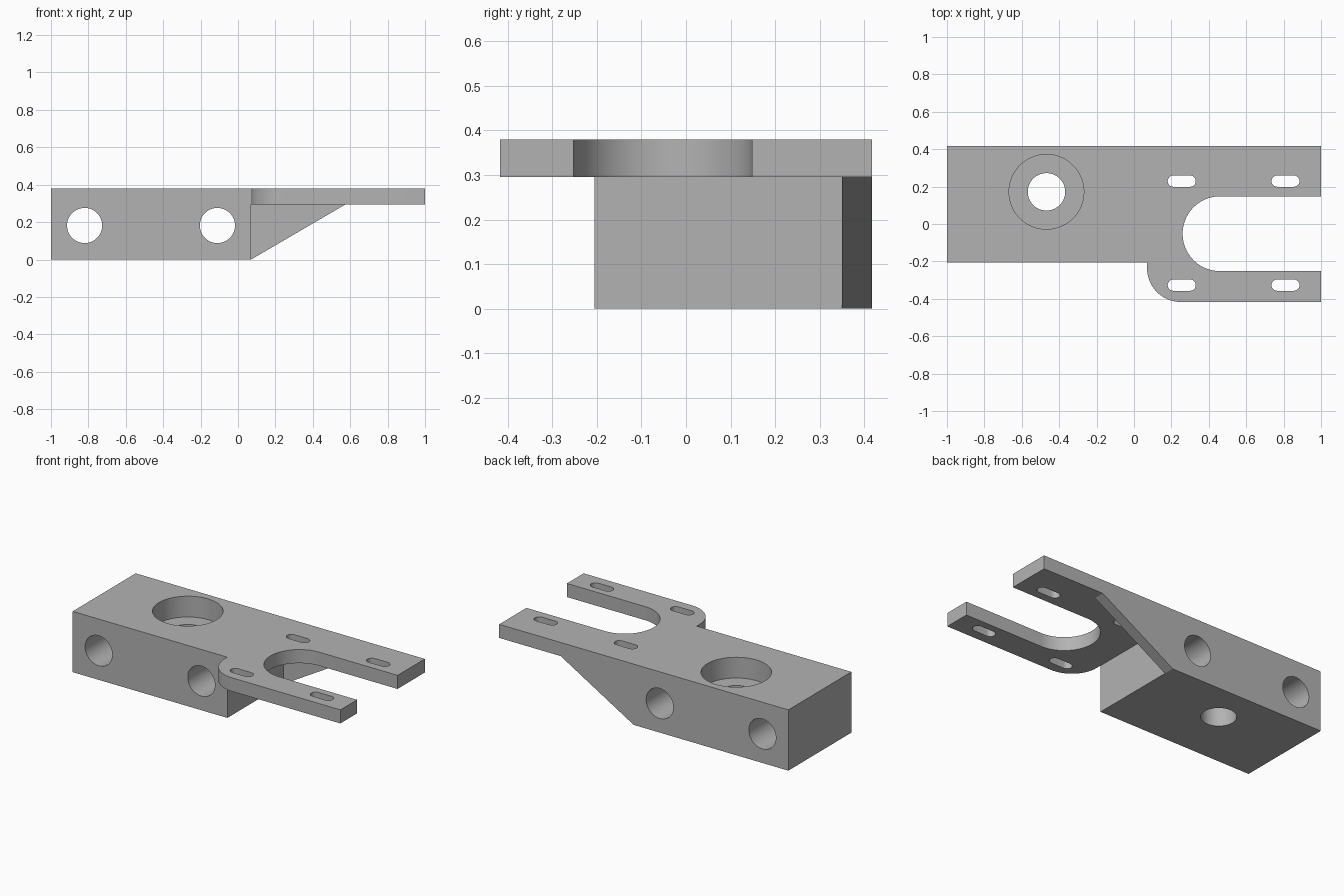
import bpy
import bmesh
from math import cos, sin, pi, radians
from mathutils import Vector

if "Cube" in bpy.data.objects:
    bpy.data.objects.remove(bpy.data.objects["Cube"], do_unlink=True)

# Main dimensions
BACK, FRONT, BLOCK_FRONT = 0.417, -0.417, -0.205
BLOCK_END, PLATE_Z, TOP = 0.07, 0.295, 0.38

grey = bpy.data.materials.new("machined grey")
grey.use_nodes = True
colour = (0.45, 0.45, 0.45, 1)
grey.diffuse_color = colour
grey.node_tree.nodes["Principled BSDF"].inputs["Base Color"].default_value = colour


def arc(cx, cy, r, start, end, steps):
    angles = [radians(start + (end - start) * i / steps) for i in range(steps + 1)]
    return [(cx + r * cos(a), cy + r * sin(a)) for a in angles]


def prism(name, outline, low, high, axis="z"):
    """Extrude an outline: xy along z, or xz along y."""
    def place(p, d):
        return Vector((p[0], p[1], d)) if axis == "z" else Vector((p[0], d, p[1]))
    bm = bmesh.new()
    base = bm.faces.new([bm.verts.new(place(p, low)) for p in outline])
    moved = bmesh.ops.extrude_face_region(bm, geom=[base])["geom"]
    shift = place((0, 0), high - low)
    bmesh.ops.translate(bm, vec=shift, verts=[v for v in moved if isinstance(v, bmesh.types.BMVert)])
    bmesh.ops.recalc_face_normals(bm, faces=bm.faces)
    mesh = bpy.data.meshes.new(name)
    bm.to_mesh(mesh)
    bm.free()
    mesh.materials.append(grey)
    obj = bpy.data.objects.new(name, mesh)
    bpy.context.collection.objects.link(obj)
    return obj


def combine(target, other, operation):
    mod = target.modifiers.new(other.name, "BOOLEAN")
    mod.operation, mod.object, mod.solver = operation, other, "EXACT"
    bpy.context.view_layer.objects.active = target
    bpy.ops.object.modifier_apply(modifier=mod.name)
    bpy.data.objects.remove(other, do_unlink=True)


# Forked top plate with a rounded front corner and a U-shaped mouth
outline = [(-1, BACK), (-1, BLOCK_FRONT), (BLOCK_END, BLOCK_FRONT)]
outline += arc(BLOCK_END + 0.18, FRONT + 0.18, 0.18, 180, 270, 16)
outline += [(1, FRONT), (1, -0.252)]
outline += arc(0.46, -0.052, 0.2, 270, 90, 40)
outline += [(1, 0.148), (1, BACK)]
bracket = prism("mounting_bracket", outline, PLATE_Z, TOP)

# Solid block below the plate, with a sloping rib along the back
block = prism("block", [(-1, 0), (BLOCK_END, 0), (BLOCK_END, PLATE_Z), (-1, PLATE_Z)],
              BLOCK_FRONT, BACK, "y")
rib = prism("rib", [(BLOCK_END - 0.05, 0), (BLOCK_END, 0), (0.575, PLATE_Z),
                    (BLOCK_END - 0.05, PLATE_Z)], 0.35, BACK, "y")
combine(block, rib, "UNION")
combine(bracket, block, "UNION")

# Cross holes, through hole and counterbore
for x in (-0.82, -0.11):
    combine(bracket, prism("cross_hole", arc(x, 0.182, 0.094, 0, 352.5, 47), -1, 1, "y"), "DIFFERENCE")
for radius, floor in ((0.1, -1), (0.2, 0.25)):
    combine(bracket, prism("bore", arc(-0.468, 0.172, radius, 0, 354, 59), floor, 1), "DIFFERENCE")

# Rounded slots in both arms
for x in (0.255, 0.81):
    for y in (0.229, -0.327):
        slot = arc(x + 0.045, y, 0.03, -90, 90, 12) + arc(x - 0.045, y, 0.03, 90, 270, 12)
        combine(bracket, prism("slot", slot, 0.2, 1), "DIFFERENCE")

# Smooth curved walls, sharp edges kept
bpy.ops.object.select_all(action="DESELECT")
bracket.select_set(True)
bpy.context.view_layer.objects.active = bracket
bpy.ops.object.shade_smooth_by_angle(angle=radians(30))
